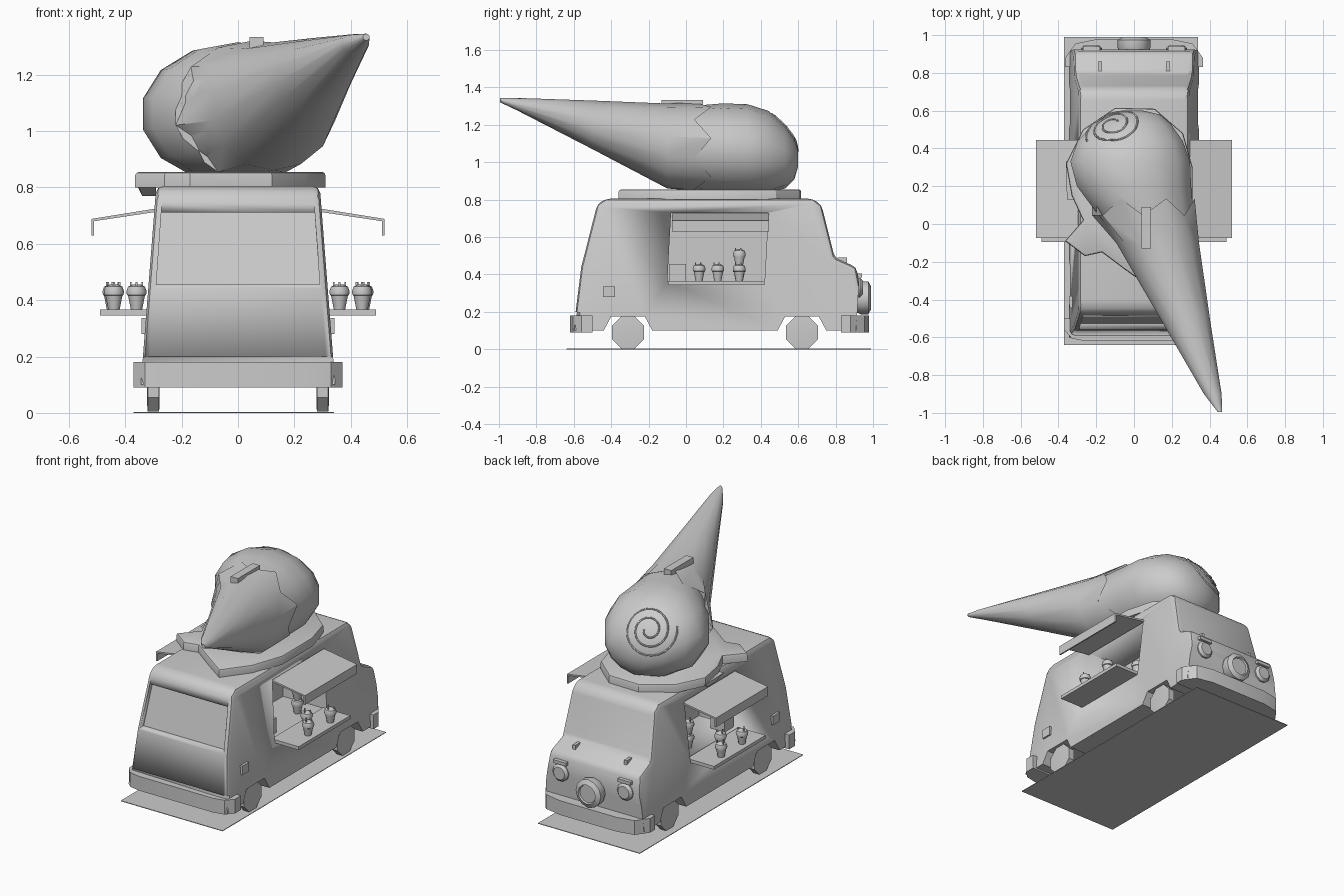
import bpy, bmesh, math
from mathutils import Vector, Matrix
from mathutils.bvhtree import BVHTree

if "Cube" in bpy.data.objects:
    bpy.data.objects.remove(bpy.data.objects["Cube"])


def finish(bm, name, smooth=30):
    bmesh.ops.recalc_face_normals(bm, faces=bm.faces)
    me = bpy.data.meshes.new(name)
    bm.to_mesh(me)
    bm.free()
    ob = bpy.data.objects.new(name, me)
    bpy.context.collection.objects.link(ob)
    bpy.ops.object.select_all(action='DESELECT')
    ob.select_set(True)
    bpy.context.view_layer.objects.active = ob
    if smooth:
        bpy.ops.object.shade_smooth_by_angle(angle=math.radians(smooth))
    return ob


def bridge(rings, name, caps=True, smooth=30, bevel=None):
    """Skin a list of equal-length closed rings of points."""
    bm = bmesh.new()
    vs = [[bm.verts.new(p) for p in r] for r in rings]
    n = len(rings[0])
    for a, b in zip(vs, vs[1:]):
        for i in range(n):
            bm.faces.new((a[i], a[(i + 1) % n], b[(i + 1) % n], b[i]))
    if caps:
        bm.faces.new(vs[0])
        bm.faces.new(vs[-1])
    bmesh.ops.recalc_face_normals(bm, faces=bm.faces)
    if bevel:
        width, zmin = bevel
        es = [e for e in bm.edges if all(v.co.z > zmin for v in e.verts)
              and e.calc_face_angle(0) > 0.25]
        bmesh.ops.bevel(bm, geom=es, offset=width, segments=2, profile=0.5, affect='EDGES')
    return finish(bm, name, smooth)


def prism(pts, z0, z1, name, bevel=None):
    return bridge([[(x, y, z) for x, y in pts] for z in (z0, z1)], name, bevel=bevel)


def box(x0, x1, y0, y1, z0, z1, name):
    return prism([(x0, y0), (x1, y0), (x1, y1), (x0, y1)], z0, z1, name)


def lathe(prof, name, at, axis='Z', n=8, phase=0.0):
    """Spin (radius, height) pairs around an axis."""
    rot = {'Z': Matrix(), 'Y': Matrix.Rotation(-math.pi / 2, 4, 'X'),
           'X': Matrix.Rotation(math.pi / 2, 4, 'Y')}[axis]
    ring = lambda r, h: [Vector(at) + rot @ Vector((r * math.cos(a), r * math.sin(a), h))
                         for a in [phase + 2 * math.pi * i / n for i in range(n)]]
    return bridge([ring(r, h) for r, h in prof], name, smooth=40)


def cut(ob, cutter):
    m = ob.modifiers.new('cut', 'BOOLEAN')
    m.operation = 'DIFFERENCE'
    m.solver = 'EXACT'
    m.object = cutter
    bpy.context.view_layer.objects.active = ob
    bpy.ops.object.modifier_apply(modifier=m.name)
    bpy.data.objects.remove(cutter)


# Base plate
box(-0.37, 0.34, -0.64, 0.99, 0, 0.004, 'base_plate')

# Van body: side profile with wheel arches, tapering toward the roof
side = [(-0.60, 0.10), (-0.59, 0.20), (-0.56, 0.44), (-0.475, 0.775), (-0.43, 0.805),
        (0.68, 0.805), (0.725, 0.77), (0.795, 0.49), (0.91, 0.44), (0.925, 0.36),
        (0.91, 0.10), (0.75, 0.10), (0.71, 0.175), (0.53, 0.175), (0.49, 0.10),
        (-0.18, 0.10), (-0.22, 0.175), (-0.40, 0.175), (-0.44, 0.10)]
half = lambda z: 0.345 - (z - 0.10) * 0.078
body = bridge([[(s * half(z), y, z) for y, z in side] for s in (-1, 1)],
              'van_body', bevel=(0.025, 0.18))

# Serving hatches and rear window recess
for s in (-1, 1):
    hatch = [(-0.10, 0.362), (-0.08, 0.73), (0.44, 0.73), (0.42, 0.362)]
    cut(body, bridge([[(s * x, y, z) for y, z in hatch] for x in (0.02, 0.5)], 'hatch_cutter'))
win = [(-0.29, 0.455), (0.29, 0.455), (0.272, 0.71), (-0.272, 0.71)]
cut(body, bridge([[(x, -0.56 + (z - 0.44) * 0.254 + d, z) for x, z in win]
                  for d in (-0.1, 0.03)], 'window_cutter'))

# Bumpers
prism([(-0.37, -0.50), (-0.37, -0.56), (-0.33, -0.605), (-0.26, -0.62),
       (0.26, -0.62), (0.33, -0.605), (0.37, -0.56), (0.37, -0.50)], 0.09, 0.18, 'rear_bumper')
prism([(-0.365, 0.83), (0.365, 0.83), (0.365, 0.88), (0.31, 0.955),
       (0.2, 0.978), (-0.2, 0.978), (-0.31, 0.955), (-0.365, 0.88)], 0.09, 0.18, 'front_bumper')

# Nose: central round badge, headlights, lids, wipers
lathe([(0.075, 0), (0.088, 0.03), (0.088, 0.07), (0.06, 0.085), (0.055, 0.075)],
      'nose_disc', (0, 0.905, 0.275), 'Y', 12)
for s in (-1, 1):
    lathe([(0.055, 0), (0.055, 0.03), (0.04, 0.045)], 'headlight',
          (s * 0.225, 0.90, 0.33), 'Y', 10)
    xs = sorted((s * 0.18, s * 0.27))
    box(*xs, 0.90, 0.94, 0.385, 0.405, 'headlight_lid')
    xs = sorted((s * 0.17, s * 0.19))
    box(*xs, 0.81, 0.86, 0.455, 0.49, 'hood_peg')

# Cup with a scoop and toppings
cup = [(0.02, 0), (0.03, 0.05), (0.034, 0.052), (0.036, 0.065), (0.03, 0.082), (0.012, 0.09)]


def make_cup(x, y, z):
    lathe(cup, 'ice_cream_cup', (x, y, z), n=10)
    for dx, dy in ((0.02, 0.008), (-0.02, 0.01), (0.0, -0.02)):
        box(x + dx - .003, x + dx + .003, y + dy - .003, y + dy + .003,
            z + 0.075, z + 0.098, 'cup_topping')


for s in (-1, 1):
    # Wheels
    for y in (-0.31, 0.62):
        lathe([(0.07, -0.022), (0.093, -0.02), (0.093, 0.02), (0.07, 0.022)], 'wheel',
              (s * 0.30, y, 0.09), 'X', 8, math.pi / 8)
    # Awning with hanging valance
    aw = [(0.29, 0.725), (0.52, 0.688), (0.52, 0.63), (0.511, 0.63), (0.511, 0.68), (0.29, 0.713)]
    bridge([[(s * x, y, z) for x, z in aw] for y in (-0.075, 0.445)], 'awning')
    # Counter shelf
    xs = sorted((s * 0.30, s * 0.49))
    box(*xs, -0.095, 0.42, 0.345, 0.366, 'counter')
    # Side vent panel
    xs = sorted((s * 0.32, s * 0.342))
    box(*xs, -0.445, -0.38, 0.28, 0.337, 'side_panel')
    # Goods on the counter and inside
    for x, y, z in ((0.44, 0.07, 0.366), (0.36, 0.17, 0.366), (0.445, 0.285, 0.366),
                    (0.215, 0.285, 0.362), (0.215, 0.285, 0.445)):
        make_cup(s * x, y, z)
    xs = sorted((s * 0.17, s * 0.27))
    box(*xs, -0.09, 0.0, 0.362, 0.455, 'counter_box')

# Melted puddle on the roof
prism([(-0.365, -0.09), (-0.26, -0.17), (-0.17, -0.15), (-0.05, -0.24), (0.12, -0.36),
       (0.24, -0.2), (0.31, 0.0), (0.31, 0.3), (0.26, 0.48), (0.11, 0.61), (-0.1, 0.615),
       (-0.27, 0.5), (-0.36, 0.32), (-0.33, 0.15), (-0.27, 0.02)],
      0.80, 0.855, 'melted_puddle', bevel=(0.012, 0.84))
# Drip over the roof edge on the left
bridge([[(-0.36, 0.33, 0.81), (-0.29, 0.33, 0.81), (-0.29, 0.13, 0.81), (-0.355, 0.13, 0.81)],
        [(-0.34, 0.27, 0.77), (-0.29, 0.27, 0.77), (-0.29, 0.20, 0.77), (-0.34, 0.20, 0.77)]],
       'puddle_drip')


# Dropped cone: oval rings along y, (centre x, y, centre z, half width, half height)
def oval(cx, y, cz, rx, rz, n=14, zig=0.0):
    out = []
    for i in range(n):
        a = 2 * math.pi * (i + 0.5) / n
        out.append((cx + rx * math.cos(a), y + zig * (-1) ** i,
                    max(0.84, cz + rz * math.sin(a))))
    return out


scoop = bridge([oval(*r) for r in (
    (0.11, -0.06, 1.08, 0.22, 0.22), (0.05, 0.08, 1.07, 0.27, 0.235),
    (0.0, 0.2, 1.065, 0.31, 0.25), (-0.02, 0.33, 1.06, 0.325, 0.25),
    (-0.02, 0.44, 1.05, 0.285, 0.225), (-0.01, 0.53, 1.03, 0.21, 0.17),
    (0.0, 0.58, 1.02, 0.14, 0.11), (0.0, 0.60, 1.02, 0.05, 0.04))],
    'ice_cream_scoop', smooth=35)
bridge([oval(0.455, -0.995, 1.333, 0.012, 0.012), oval(0.417, -0.9, 1.31, 0.048, 0.034),
        oval(0.27, -0.5, 1.2, 0.135, 0.13), oval(0.125, -0.1, 1.087, 0.225, 0.227),
        oval(0.05, 0.09, 1.075, 0.278, 0.245, zig=0.045)], 'waffle_cone', smooth=30)
box(0.04, 0.09, -0.13, 0.09, 1.295, 1.333, 'cone_rim_chip')

# Spiral swirl drawn on the scoop's nose side
tree = BVHTree.FromObject(scoop, bpy.context.evaluated_depsgraph_get())
axis = Vector((-0.35, 0.85, 0.4)).normalized()
u = axis.cross(Vector((0, 0, 1))).normalized()
v = axis.cross(u)
pts = []
for i in range(60):
    a = i * 0.27
    r = 0.03 + 0.0022 * i
    start = Vector((-0.02, 0.3, 1.06)) + axis + (u * math.cos(a) + v * math.sin(a)) * r
    hit = tree.ray_cast(start, -axis)
    if hit[0]:
        pts.append(hit[0] + hit[1] * 0.002)
cu = bpy.data.curves.new('swirl', 'CURVE')
cu.dimensions = '3D'
cu.bevel_depth = 0.005
cu.bevel_resolution = 0
sp = cu.splines.new('POLY')
sp.points.add(len(pts) - 1)
for p, co in zip(sp.points, pts):
    p.co = (*co, 1)
bpy.context.collection.objects.link(bpy.data.objects.new('scoop_swirl', cu))
